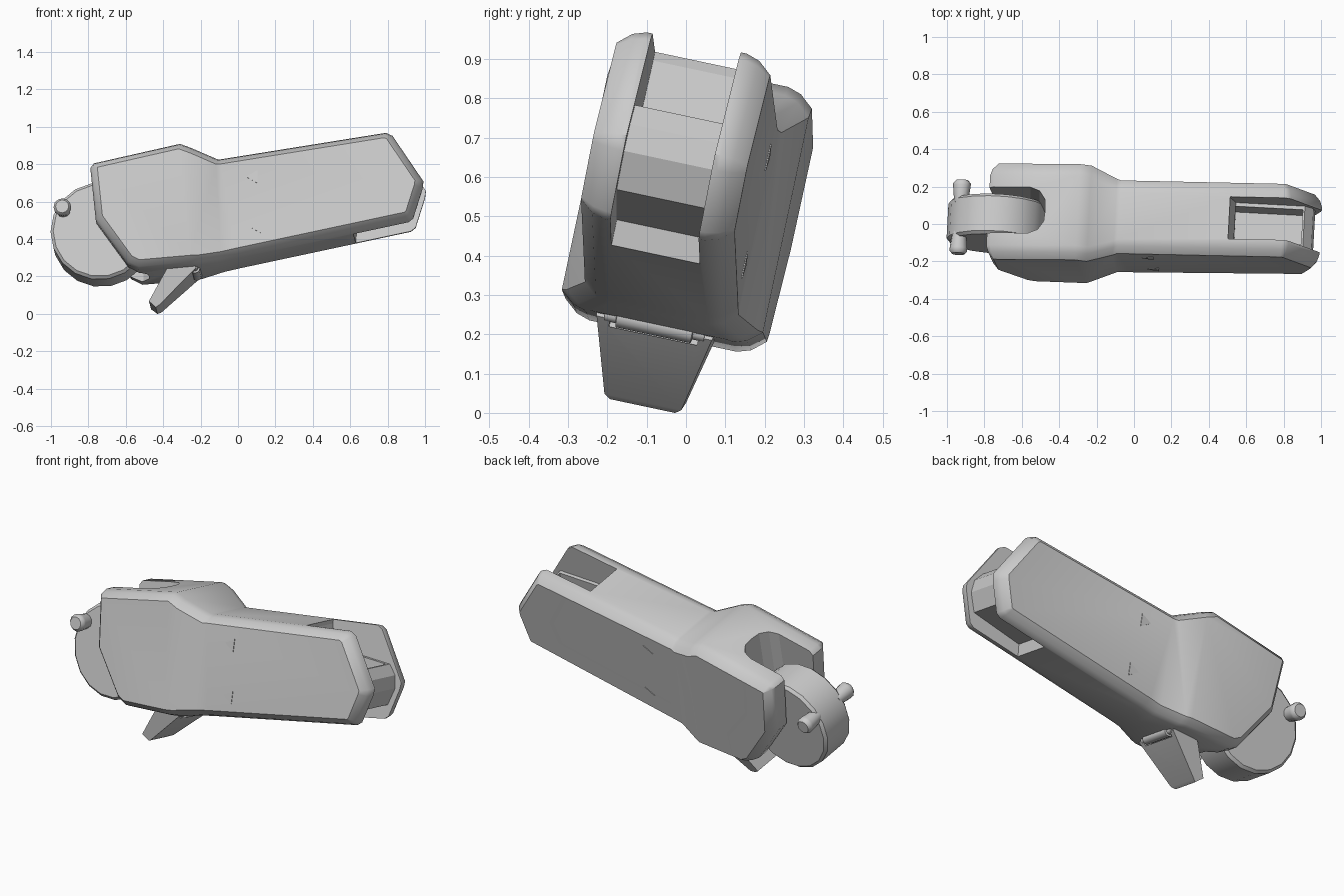
import bpy, bmesh
from math import radians, cos, sin, pi
from mathutils import Matrix, Vector

if "Cube" in bpy.data.objects:
    bpy.data.objects.remove(bpy.data.objects["Cube"])

# whole model leans over: roll about x plus a small yaw
POSE = (Matrix.Translation((0, 0, 0.5)) @ Matrix.Rotation(radians(-12), 4, 'X')
        @ Matrix.Translation((-0.4, 0, 0)) @ Matrix.Rotation(radians(-3.1), 4, 'Z')
        @ Matrix.Translation((0.4, 0, 0)))


def finish(name, bm, smooth=40):
    bmesh.ops.recalc_face_normals(bm, faces=bm.faces)
    me = bpy.data.meshes.new(name)
    bm.to_mesh(me)
    bm.free()
    ob = bpy.data.objects.new(name, me)
    bpy.context.collection.objects.link(ob)
    bpy.ops.object.select_all(action='DESELECT')
    bpy.context.view_layer.objects.active = ob
    ob.select_set(True)
    if smooth:
        bpy.ops.object.shade_smooth_by_angle(angle=radians(smooth))
    return ob


def loft(rings):
    bm = bmesh.new()
    vs = [[bm.verts.new(p) for p in r] for r in rings]
    n = len(rings[0])
    for a, b in zip(vs, vs[1:]):
        for i in range(n):
            j = (i + 1) % n
            bm.faces.new((a[i], a[j], b[j], b[i]))
    bm.faces.new(vs[0])
    bm.faces.new(vs[-1][::-1])
    return bm


def inset(pts, d):
    # mitred inward offset of a clockwise outline
    out = []
    for i, p in enumerate(pts):
        p = Vector(p)
        a = (p - Vector(pts[i - 1])).normalized()
        b = (Vector(pts[(i + 1) % len(pts)]) - p).normalized()
        na, nb = Vector((a.y, -a.x)), Vector((b.y, -b.x))
        out.append(p + (na + nb) * d / (1 + na.dot(nb)))
    return out


def at_y(pts, y):
    return [(p[0], y, p[1]) for p in pts]


def disc(cx, cz, r, n):
    return [(cx + r * cos(2 * pi * i / n), cz + r * sin(2 * pi * i / n)) for i in range(n)]


def cut(ob, cutter):
    cutter.hide_render = True
    m = ob.modifiers.new('cut', 'BOOLEAN')
    m.operation, m.solver, m.object = 'DIFFERENCE', 'EXACT', cutter
    bpy.context.view_layer.objects.active = ob
    bpy.ops.object.modifier_apply(modifier=m.name)
    bpy.data.objects.remove(cutter)


# body: chamfered side profile, wider at the head
outline = [(-.78, .25), (-.76, .275), (-.3, .376), (-.1, .30), (.80, .437), (.835, .42),
           (1.0, .17), (.995, .13), (.945, -.03), (.92, -.05), (0, -.24), (-.2, -.285),
           (-.52, -.31), (-.58, -.28), (-.75, -.04)]
face = inset(outline, .04)
mid = inset(outline, .011)
bm = loft([at_y(face, -.2), at_y(mid, -.165), at_y(outline, -.13),
           at_y(outline, .13), at_y(mid, .165), at_y(face, .2)])
for x in (-.24, -.08):
    bmesh.ops.bisect_plane(bm, geom=bm.verts[:] + bm.edges[:] + bm.faces[:],
                           plane_co=(x, 0, 0), plane_no=(1, 0, 0))
for v in bm.verts:
    t = min(1, max(0, (-.08 - v.co.x) / .16))
    v.co.y += (.062 if v.co.y > 0 else -.062) * t
body = finish('body', bm)

# wheel slot in the head
slot = [(-1.2, -.125), (-.56, -.125), (-.51, -.105), (-.48, -.06), (-.475, 0),
        (-.48, .06), (-.51, .105), (-.56, .125), (-1.2, .125)]
cut(body, finish('slot_cutter', loft([[(x, y, z) for x, y in slot] for z in (-.6, .7)]), 0))

# gap between the tail forks and pocket in the middle block
gap = [(.51, .7), (.51, .37), (.54, .25), (.91, .25), (.955, .2), (.965, .13), (.93, .03),
       (.63, -.045), (.61, -.3), (1.2, -.3), (1.2, .7)]
cut(body, finish('gap_cutter', loft([at_y(gap, -.115), at_y(gap, .115)]), 0))
pocket = [(.54, .4), (.54, .1), (.9, .1), (.9, .4)]
cut(body, finish('pocket_cutter', loft([at_y(pocket, -.095), at_y(pocket, .095)]), 0))
bpy.ops.object.shade_smooth_by_angle(angle=radians(30))
parts = [body]

# wheel
C = (-.733, -.075)
parts.append(finish('wheel', loft([at_y(disc(*C, r, 18), y) for r, y in
             ((.25, -.11), (.265, -.095), (.265, .095), (.25, .11))])))

# side pegs and small triangular marks
for s, side in ((-1, 'front'), (1, 'back')):
    parts.append(finish(side + '_peg', loft([at_y(disc(-.93, .04, r, 12), s * y) for r, y in
                 ((.035, .08), (.04, .11), (.047, .17), (.047, .185), (.035, .2))])))
    for k, (x, z) in enumerate(((.09, .19), (.12, -.09))):
        tri = [(x - .035, z), (x + .025, z + .035), (x + .025, z - .035)]
        parts.append(finish(f'{side}_mark_{k}', loft([at_y(tri, s * .19), at_y(tri, s * .203)]), 0))

# tapered trigger plate under the body
top = [(-.35, -.26), (-.23, -.265), (-.215, -.295)]
low = [(-.415, -.485), (-.435, -.495), (-.47, -.465)]
prof = top + low
half = [.158, .158, .15, .1, .085, .105]
bm = loft([[(p[0], s * h - .01, p[1]) for p, h in zip(prof, half)] for s in (-1, 1)])
trigger = finish('trigger', bm, 30)
notch = [(-.27, -.2), (-.27, -.29), (-.25, -.315), (-.1, -.315), (-.1, -.2)]
cut(trigger, finish('notch_cutter', loft([at_y(notch, -.125), at_y(notch, .105)]), 0))
parts.append(trigger)

# hinge pin
parts.append(finish('hinge_pin', loft([at_y(disc(-.225, -.285, r, 12), y) for r, y in
             ((.018, -.14), (.018, -.11), (.028, -.108), (.028, .088), (.018, .09), (.018, .12))])))

for ob in parts:
    ob.data.transform(POSE)
